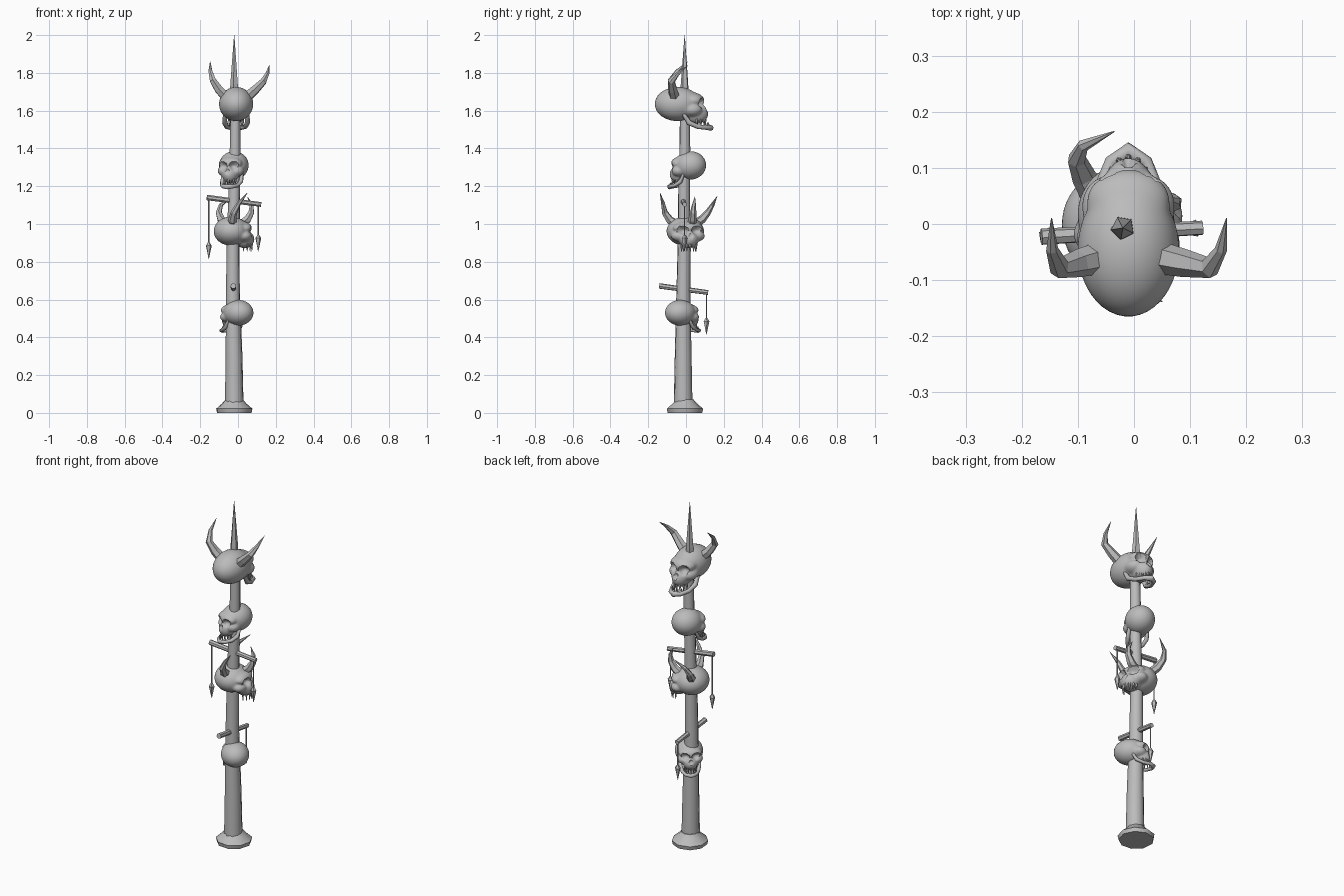
import bpy, bmesh
from math import sin, cos, radians
from mathutils import Vector, Matrix

cube = bpy.data.objects.get("Cube")
if cube:
    bpy.data.objects.remove(cube, do_unlink=True)

grey = bpy.data.materials.new("stone_grey")
grey.use_nodes = True
GREY = (0.5, 0.5, 0.5, 1)
grey.diffuse_color = GREY
grey.node_tree.nodes["Principled BSDF"].inputs["Base Color"].default_value = GREY


def finish(name, bm, smooth):
    """Turn a bmesh into a named, coloured object."""
    bmesh.ops.recalc_face_normals(bm, faces=bm.faces)
    mesh = bpy.data.meshes.new(name)
    bm.to_mesh(mesh)
    bm.free()
    mesh.materials.append(grey)
    obj = bpy.data.objects.new(name, mesh)
    bpy.context.collection.objects.link(obj)
    if smooth:
        bpy.ops.object.select_all(action='DESELECT')
        obj.select_set(True)
        bpy.context.view_layer.objects.active = obj
        bpy.ops.object.shade_smooth_by_angle(angle=radians(smooth))
    return obj


def add_tube(bm, path, radii, sides, matrix):
    """Sweep a polygon along a path, one radius per point."""
    pts = [Vector(p) for p in path]
    side = None
    rings = []
    for i, p in enumerate(pts):
        t = (pts[min(i + 1, len(pts) - 1)] - pts[max(i - 1, 0)]).normalized()
        side = t.orthogonal() if side is None else side - t * side.dot(t)
        side.normalize()
        up = t.cross(side)
        ring = []
        for k in range(sides):
            a = radians(360 * k / sides)
            ring.append(bm.verts.new(matrix @ (p + (side * cos(a) + up * sin(a)) * radii[i])))
        rings.append(ring)
    for a, b in zip(rings, rings[1:]):
        for k in range(sides):
            n = (k + 1) % sides
            bm.faces.new((a[k], a[n], b[n], b[k]))
    bm.faces.new(rings[0])
    bm.faces.new(rings[-1])


def tubes(name, paths, radii, sides=6, smooth=0, matrix=Matrix()):
    bm = bmesh.new()
    for path in paths:
        add_tube(bm, path, radii, sides, matrix)
    return finish(name, bm, smooth)


def ray_hit(origin, d, centre, radius, sign):
    """Distance along a ray to the far (+1) or near (-1) side of an ellipsoid."""
    o = Vector([(origin[i] - centre[i]) / radius[i] for i in range(3)])
    v = Vector([d[i] / radius[i] for i in range(3)])
    a, b, c = v.dot(v), o.dot(v), o.dot(o) - 1
    disc = b * b - a * c
    return None if disc < 0 else (-b + sign * disc ** 0.5) / a


# Skull masses and hollows, face towards local +y
MASSES = [((0, 0, 0), (.75, 1, .75)),
          ((0, .72, .15), (.6, .46, .33)),
          ((.3, .65, -.25), (.38, .43, .3)),
          ((-.3, .65, -.25), (.38, .43, .3)),
          ((0, .8, -.42), (.4, .55, .46))]
HOLLOWS = [((.29, 1.15, .02), (.22, .3, .2)),
           ((-.29, 1.15, .02), (.22, .3, .2)),
           ((0, 1.38, -.22), (.12, .2, .15))]


def skull(name, position, size, yaw, pitch=0, jaw=True, tooth=.26):
    matrix = (Matrix.Translation(position) @ Matrix.Rotation(radians(yaw), 4, 'Z')
              @ Matrix.Rotation(radians(pitch), 4, 'X') @ Matrix.Diagonal((*size, 1)))
    origin = Vector((0, .5, -.12))
    bm = bmesh.new()
    bmesh.ops.create_icosphere(bm, subdivisions=5, radius=1)
    for v in bm.verts:
        d = v.co.normalized()
        hits = [ray_hit(origin, d, c, r, 1) for c, r in MASSES]
        t = sum(max(h or 0, 0) ** 14 for h in hits) ** (1 / 14)
        for c, r in HOLLOWS:
            near = ray_hit(origin, d, c, r, -1)
            if near and near > 0:
                t = min(t, near)
        v.co = matrix @ (origin + d * t)
    finish(name, bm, 50)

    # Teeth around the muzzle, and the lower jaw with its own row
    arc = [radians(a) for a in range(-84, 85, 28)]
    upper = [[(.3 * sin(a), .8 + .42 * cos(a), z) for z in (-.62, -.74, -.74 - tooth)] for a in arc]
    tubes(name + "_upper_teeth", upper, (.06, .055, .015), 5, 0, matrix)
    if jaw:
        half = [(.5, .25, -.4), (.5, .5, -.82), (.42, .9, -1), (.26, 1.3, -1.04)]
        path = half + [(0, 1.46, -1.05)] + [(-x, y, z) for x, y, z in reversed(half)]
        radii = (.08, .12, .1, .1, .13, .1, .1, .12, .08)
        tubes(name + "_lower_jaw", [path], radii, 8, 60, matrix)
        lower = [[(.3 * sin(a), .95 + .42 * cos(a), z) for z in (-1, -.82)] for a in arc[1:-1]]
        tubes(name + "_lower_teeth", lower, (.06, .02), 5, 0, matrix)


# Pole with flared foot
tubes("pole", [[(-.02, -.015, .04), (-.021, -.015, .3), (-.027, -.014, .65), (-.026, -.01, .9),
                (-.019, -.01, 1.2), (-.015, -.006, 1.4), (-.013, -.006, 1.62)]],
      (.05, .045, .037, .034, .031, .029, .026), 10, 50)
tubes("pole_foot", [[(-.021, -.007, z) for z in (0, .022, .05, .07)]],
      (.093, .098, .065, .048), 9, 50)
tubes("top_spike", [[(-.02, -.007, z) for z in (1.68, 1.74, 2)]], (.023, .021, .001), 5)

# Skulls from top to bottom
skull("top_skull", (-.01, -.045, 1.635), (.12, .12, .12), 0)
skull("upper_skull", (-.022, .022, 1.31), (.103, .085, .1), 162, -4)
skull("horned_skull", (-.036, -.004, .962), (.132, .092, .102), -76, 0, False, .32)
skull("bottom_skull", (.002, -.03, .53), (.1, .085, .09), 41)

# Curved horns
HORN = (.029, .025, .019, .011, .001)
tubes("top_horns", [
    [(.045, -.06, 1.67), (.09, -.07, 1.71), (.135, -.078, 1.755), (.155, -.045, 1.795), (.165, .01, 1.84)],
    [(-.06, -.06, 1.67), (-.1, -.07, 1.71), (-.133, -.078, 1.76), (-.146, -.045, 1.81), (-.147, .01, 1.86)]],
    HORN, 6)
tubes("side_horns", [
    [(-.07, .05, 1), (-.09, .085, 1.025), (-.102, .115, 1.06), (-.09, .14, 1.1), (-.035, .165, 1.147)],
    [(-.03, -.05, 1), (-.03, -.085, 1.02), (-.022, -.112, 1.06), (.005, -.122, 1.11), (.05, -.138, 1.165)],
    [(.02, .03, 1), (.05, .035, 1.025), (.07, .038, 1.06), (.072, .042, 1.1), (.05, .047, 1.145)]],
    (.025, .022, .017, .011, .001), 6)

# Crossbars
tubes("upper_crossbar", [[(-.165, -.023, 1.14), (.122, -.007, 1.103)]], (.015, .013), 7, 40)
tubes("lower_crossbar", [[(-.025, -.142, .672), (-.022, .117, .637)]], (.015, .013), 7, 40)

# Hanging cords with pointed pendants
for name, x, y, top, tip in (("right", -.155, -.022, 1.135, .815),
                             ("left", .107, -.008, 1.105, .855),
                             ("back", -.022, .108, .638, .415)):
    tubes(name + "_cord", [[(x, y, top), (x, y, tip + .08)]], (.003, .003), 5)
    tubes(name + "_pendant", [[(x, y, tip + h) for h in (.088, .07, 0)]], (.005, .016, .001), 5)
